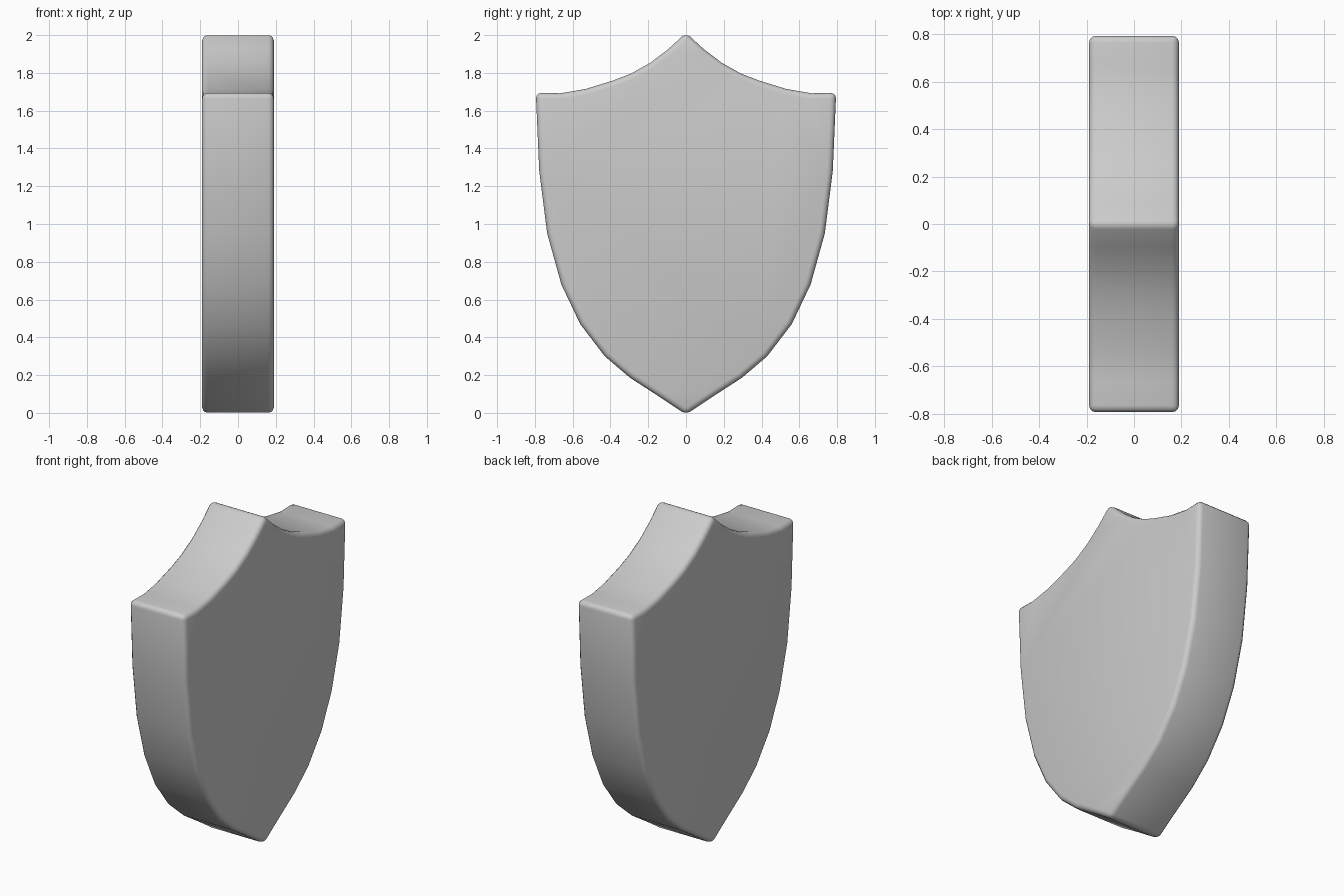
import bpy, bmesh, math

if "Cube" in bpy.data.objects:
    bpy.data.objects.remove(bpy.data.objects["Cube"])

W = 0.19  # half thickness
# right half outline (y, z), bottom tip to top peak
half = [(0, -0.009), (0.14, 0.085), (0.295, 0.185), (0.43, 0.30), (0.56, 0.47),
        (0.66, 0.68), (0.735, 0.95), (0.777, 1.28), (0.795, 1.695),
        (0.665, 1.692), (0.53, 1.715), (0.385, 1.76), (0.29, 1.797),
        (0.19, 1.853), (0.095, 1.925), (0, 2.012)]
outline = half + [(-y, z) for y, z in reversed(half[1:-1])]

# shield: extruded mirrored outline
bm = bmesh.new()
face = bm.faces.new([bm.verts.new((-W, y, z)) for y, z in outline])
ext = bmesh.ops.extrude_face_region(bm, geom=[face])
verts = [g for g in ext["geom"] if isinstance(g, bmesh.types.BMVert)]
bmesh.ops.translate(bm, verts=verts, vec=(2 * W, 0, 0))
bmesh.ops.recalc_face_normals(bm, faces=bm.faces)
mesh = bpy.data.meshes.new("shield")
bm.to_mesh(mesh)
bm.free()
shield = bpy.data.objects.new("shield", mesh)
bpy.context.collection.objects.link(shield)

# rounded rims and corners
bev = shield.modifiers.new("rounded_rim", 'BEVEL')
bev.width = 0.03
bev.segments = 3
bev.limit_method = 'ANGLE'
bev.angle_limit = math.radians(35)
bev.use_clamp_overlap = True

bpy.context.view_layer.objects.active = shield
shield.select_set(True)
bpy.ops.object.shade_smooth()
